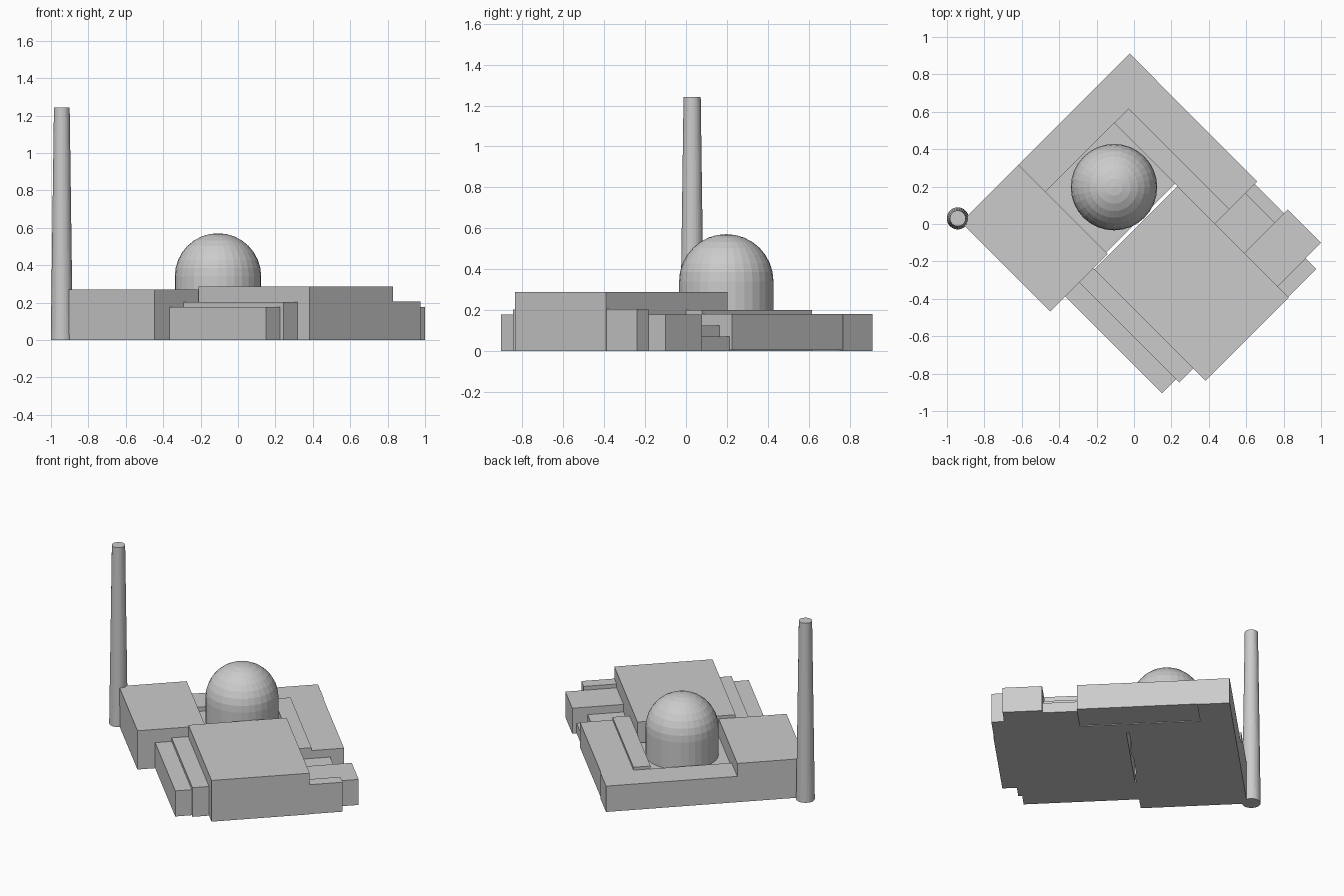
import bpy, bmesh, math

if "Cube" in bpy.data.objects:
    bpy.data.objects.remove(bpy.data.objects["Cube"])

# Plan is turned 45 degrees: s = x + y, d = y - x
def block(name, s0, s1, d0, d1, top, base=0.0):
    bm = bmesh.new()
    pts = [(s0, d0), (s1, d0), (s1, d1), (s0, d1)]
    face = bm.faces.new([bm.verts.new(((s - d) / 2, (s + d) / 2, base)) for s, d in pts])
    up = bmesh.ops.extrude_face_region(bm, geom=[face])["geom"]
    bmesh.ops.translate(bm, vec=(0, 0, top - base),
                        verts=[v for v in up if isinstance(v, bmesh.types.BMVert)])
    bmesh.ops.recalc_face_normals(bm, faces=bm.faces)
    me = bpy.data.meshes.new(name)
    bm.to_mesh(me)
    bm.free()
    bpy.context.collection.objects.link(bpy.data.objects.new(name, me))

# Halls, wings and courtyard
block("left_hall", -0.915, -0.30, -0.02, 0.935, 0.27)
block("back_wing", -0.30, 0.89, 0.645, 0.935, 0.18)
block("right_wing", 0.59, 0.885, -0.433, 0.645, 0.18, 0.005)
block("raised_strip", 0.435, 0.59, -0.433, 0.645, 0.20)
block("courtyard_floor", -0.30, 0.435, -0.005, 0.645, 0.15)
block("main_hall", -0.455, 0.435, -1.22, -0.03, 0.287)

# Front tiers
block("front_tier_inner", -0.605, -0.455, -1.09, -0.02, 0.203)
block("front_tier_outer", -0.755, -0.605, -1.055, -0.015, 0.178)

# Right side annexes and entrance steps
block("annex", 0.435, 0.90, -1.10, -0.745, 0.178)
block("annex_front", 0.435, 0.735, -1.215, -1.10, 0.205)
block("entrance_step_upper", 0.435, 0.76, -0.745, -0.433, 0.125)
block("entrance_step_lower", 0.76, 0.86, -0.745, -0.433, 0.07)

# Dome drum
DX, DY, R, SPRING = -0.107, 0.197, 0.231, 0.34
bpy.ops.mesh.primitive_cylinder_add(vertices=32, radius=R, depth=SPRING,
                                    location=(DX, DY, SPRING / 2))
bpy.context.object.name = "dome_drum"

# Hemispherical dome
bpy.ops.mesh.primitive_uv_sphere_add(segments=32, ring_count=16, radius=R,
                                     location=(DX, DY, SPRING))
dome = bpy.context.object
dome.name = "dome"
bm = bmesh.new()
bm.from_mesh(dome.data)
bmesh.ops.delete(bm, geom=[v for v in bm.verts if v.co.z < -0.001], context='VERTS')
bm.to_mesh(dome.data)
bm.free()

# Tapered tower
bpy.ops.mesh.primitive_cone_add(vertices=32, radius1=0.059, radius2=0.042, depth=1.243,
                                location=(-0.942, 0.03, 0.6215))
bpy.context.object.name = "tower"
